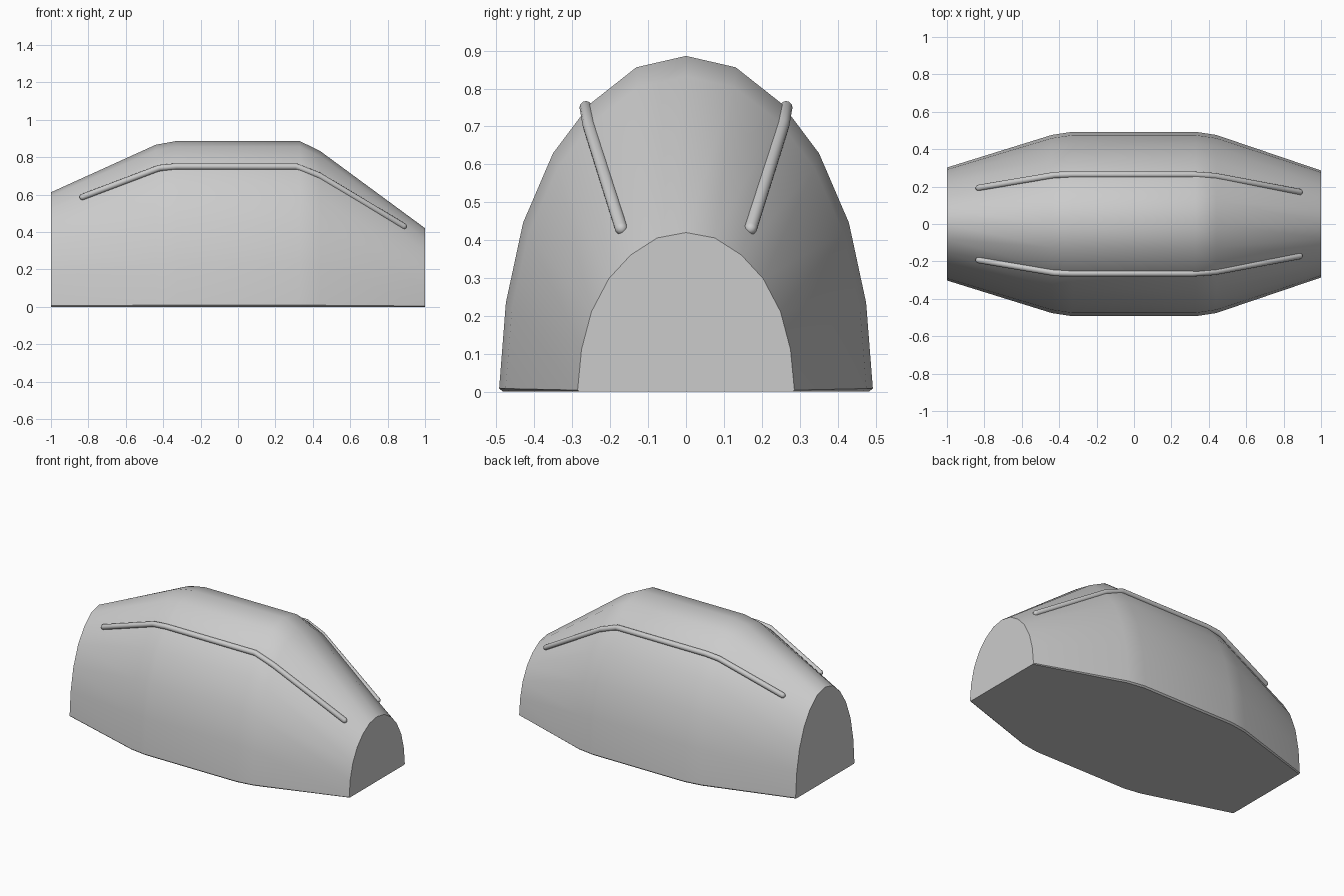
import bpy, bmesh, math
from mathutils import Vector

cube = bpy.data.objects.get("Cube")
if cube:
    bpy.data.objects.remove(cube, do_unlink=True)

grey = bpy.data.materials.new("plain grey")
grey.use_nodes = True
grey.diffuse_color = (0.6, 0.6, 0.6, 1)
grey.node_tree.nodes["Principled BSDF"].inputs["Base Color"].default_value = (0.6, 0.6, 0.6, 1)


def finish(bm, name, angle):
    bmesh.ops.recalc_face_normals(bm, faces=bm.faces[:])
    mesh = bpy.data.meshes.new(name)
    bm.to_mesh(mesh)
    bm.free()
    obj = bpy.data.objects.new(name, mesh)
    bpy.context.collection.objects.link(obj)
    mesh.materials.append(grey)
    bpy.ops.object.select_all(action='DESELECT')
    obj.select_set(True)
    bpy.context.view_layer.objects.active = obj
    bpy.ops.object.shade_smooth_by_angle(angle=math.radians(angle))
    return obj


def loft(bm, rings):
    """Bridge closed rings of points and cap both ends."""
    rows = [[bm.verts.new(p) for p in ring] for ring in rings]
    n = len(rows[0])
    for a, b in zip(rows, rows[1:]):
        for i in range(n):
            j = (i + 1) % n
            bm.faces.new((a[i], a[j], b[j], b[i]))
    bm.faces.new(rows[0])
    bm.faces.new(rows[-1])


# Arched shell: one half profile scaled to (x, half width, height) stations
half = [(0.98, 0), (1, 0.01), (0.964, 0.265), (0.872, 0.503), (0.712, 0.71),
        (0.512, 0.858), (0.266, 0.966)]
arch = half + [(0, 1)] + [(-y, z) for y, z in reversed(half)]
stations = [(-1, 0.302, 0.612), (-0.44, 0.476, 0.866), (-0.33, 0.493, 0.886),
            (0.33, 0.493, 0.886), (0.44, 0.476, 0.832), (1, 0.286, 0.42)]
bm = bmesh.new()
loft(bm, [[(x, y * w, z * h) for y, z in arch] for x, w, h in stations])
finish(bm, "arched_shell", 30)

# Side rails: round tubes with domed ends following the shell
path = [Vector(p) for p in [(-0.83, 0.193, 0.587), (-0.42, 0.262, 0.742),
                            (-0.33, 0.264, 0.75), (0.31, 0.264, 0.75),
                            (0.43, 0.256, 0.703), (0.885, 0.171, 0.431)]]
radius, sides = 0.017, 12


def rail(side, name):
    pts = [Vector((p.x, p.y * side, p.z)) for p in path]
    first = (pts[1] - pts[0]).normalized()
    last = (pts[-1] - pts[-2]).normalized()
    # Ring centres, directions and radii, with shrinking rings at the ends
    rings = [(p, (pts[min(i + 1, len(pts) - 1)] - pts[max(i - 1, 0)]).normalized(), radius)
             for i, p in enumerate(pts)]
    for k in (30, 55, 78):
        s, c = math.sin(math.radians(k)), math.cos(math.radians(k))
        rings.insert(0, (pts[0] - first * radius * s, first, radius * c))
        rings.append((pts[-1] + last * radius * s, last, radius * c))
    loops = []
    for centre, d, r in rings:
        u = d.cross(Vector((0, 0, 1))).normalized()
        v = u.cross(d)
        turns = [math.tau * i / sides for i in range(sides)]
        loops.append([centre + (u * math.cos(t) + v * math.sin(t)) * r for t in turns])
    bm = bmesh.new()
    loft(bm, loops)
    finish(bm, name, 45)


rail(1, "back_rail")
rail(-1, "front_rail")
